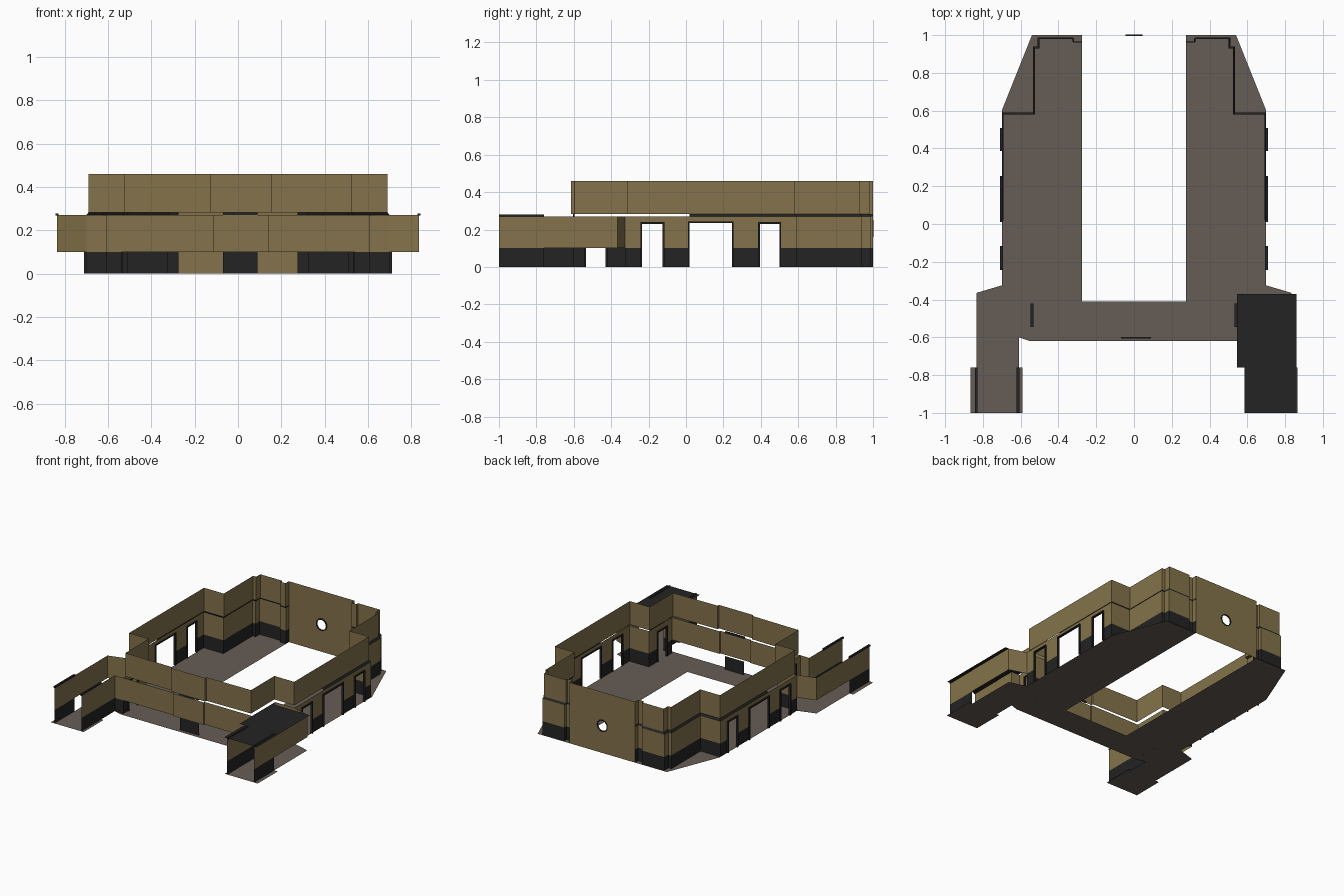
import bpy, bmesh, math

if "Cube" in bpy.data.objects:
    bpy.data.objects.remove(bpy.data.objects["Cube"])


def material(name, rgb):
    m = bpy.data.materials.new(name)
    m.diffuse_color = (*rgb, 1)
    m.use_nodes = True
    m.node_tree.nodes["Principled BSDF"].inputs["Base Color"].default_value = m.diffuse_color
    return m


TAN = material("tan_wall", (0.231, 0.171, 0.070))
BLACK = material("black_trim", (0.017, 0.017, 0.017))
BROWN = material("brown_floor", (0.133, 0.107, 0.093))


def make(name, mat, build):
    """Create one object from a function that fills a bmesh."""
    bm = bmesh.new()
    build(bm)
    me = bpy.data.meshes.new(name)
    bm.to_mesh(me)
    bm.free()
    me.materials.append(mat)
    bpy.context.collection.objects.link(bpy.data.objects.new(name, me))


def face(bm, pts):
    return bm.faces.new([bm.verts.new(p) for p in pts])


def ribbon(bm, pts, z0, z1):
    """Vertical sheet wall along a plan path."""
    for (ax, ay), (bx, by) in zip(pts, pts[1:]):
        face(bm, [(ax, ay, z0), (bx, by, z0), (bx, by, z1), (ax, ay, z1)])


def box(bm, x0, x1, y0, y1, z0, z1):
    vs = bmesh.ops.create_cube(bm, size=1)["verts"]
    for v in vs:
        v.co.x = x1 if v.co.x > 0 else x0
        v.co.y = y1 if v.co.y > 0 else y0
        v.co.z = z1 if v.co.z > 0 else z0


def mir(pts, s):
    return [(x * s, y) for x, y in pts]


# Plan paths of one half
BACK = [(.275, 1), (.275, .965), (.325, .965), (.325, .988), (.51, .988),
        (.51, .94), (.535, .94), (.535, .59), (.70, .59)]
BACK_UP = [(.275, 1), (.275, .96), (.318, .96), (.318, .98), (.50, .98),
           (.50, .93), (.525, .93), (.525, .58), (.69, .58)]
FRONT_UP = [(.69, -.315), (.525, -.315), (.525, -.595), (.46, -.595)]
STEP = [(.70, -.325), (.538, -.325)]
INNER = [(.538, -.60), (.61, -.60), (.61, -1)]
OUTER = [(.70, -.325), (.835, -.365), (.835, -1)]
# Openings: wall x, y start, y end, top
OPENINGS = [(.70, -.235, -.125, .23), (.70, .02, .245, .235),
            (.70, .395, .50, .23), (.538, -.535, -.43, .22)]
WALL_RUNS = [(.70, -.325, .59), (.538, -.60, -.325)]


def piers(x, y0, y1):
    """Solid stretches of a wall between its openings."""
    cuts = [y0] + [y for o in OPENINGS if o[0] == x for y in o[1:3]] + [y1]
    return list(zip(cuts[::2], cuts[1::2]))


FLOOR = [(0, -.62), (.55, -.62), (.61, -.60), (.61, -.76), (.59, -.76),
         (.59, -1), (.865, -1), (.865, -.76), (.835, -.76), (.835, -.365),
         (.70, -.325), (.70, .60), (.54, 1), (.275, 1), (.275, -.41), (0, -.41)]


def floor(bm):
    for s in (1, -1):
        face(bm, [(x, y, 0) for x, y in mir(FLOOR, s)][::s])


def base_band(bm):
    for s in (1, -1):
        for p in (BACK, STEP, INNER, [(.835, -.76), (.835, -1)]):
            ribbon(bm, mir(p, s), 0, .10)
        for x, y0, y1 in WALL_RUNS:
            for a, b in piers(x, y0, y1):
                ribbon(bm, [(x * s, a), (x * s, b)], 0, .10)


def lower_wall(bm):
    for s in (1, -1):
        for p in (BACK, STEP, INNER, OUTER):
            ribbon(bm, mir(p, s), .10, .27)
        for x, y0, y1 in WALL_RUNS:
            for a, b in piers(x, y0, y1):
                ribbon(bm, [(x * s, a), (x * s, b)], .10, .27)
        for x, a, b, top in OPENINGS:
            ribbon(bm, [(x * s, a), (x * s, b)], top, .27)


def front_lower_wall(bm):
    ribbon(bm, [(-.538, -.60), (-.115, -.60), (-.115, -.61), (.14, -.61),
                (.14, -.60), (.538, -.60)], .10, .27)


def upper_wall(bm):
    for s in (1, -1):
        ribbon(bm, mir(BACK_UP + FRONT_UP, s), .283, .46)
    ribbon(bm, [(-.46, -.595), (-.13, -.60), (-.13, -.615), (.155, -.615),
                (.155, -.60), (.46, -.595)], .283, .46)


def ledge(bm):
    lo, up = BACK + [(.70, .02)], BACK_UP + [(.69, .02)]
    for s in (1, -1):
        for i in range(len(lo) - 1):
            (a, b), (c, d) = mir(lo[i:i + 2], s), mir(up[i:i + 2], s)
            face(bm, [(*a, .27), (*b, .27), (*d, .284), (*c, .284)])
    box(bm, -.07, .09, -.605, -.597, .27, .284)


def frames(bm):
    t = .009
    for s in (1, -1):
        for x, a, b, top in OPENINGS:
            x0, x1 = sorted((s * (x - .006), s * (x + .010)))
            box(bm, x0, x1, a - t, a, 0, top + t)
            box(bm, x0, x1, b, b + t, 0, top + t)
            box(bm, x0, x1, a, b, top, top + t)


def wing_trim(bm):
    for x in (-.835, -.614, .614, .835):
        box(bm, x - .007, x + .007, -1, -.76, .268, .279)


def wing_roof(bm):
    face(bm, [(x, y, .274) for x, y in
              [(.585, -1), (.86, -1), (.86, -.37), (.545, -.37),
               (.545, -.76), (.585, -.76)]])


HZ, HR, N = .205, .042, 20


def circle(r, y):
    return [(r * math.cos(2 * math.pi * i / N), y,
             HZ + r * math.sin(2 * math.pi * i / N)) for i in range(N)]


def back_wall(bm):
    edges = []
    for loop in ([(-.275, 1, 0), (.275, 1, 0), (.275, 1, .46), (-.275, 1, .46)],
                 circle(HR, 1)):
        vs = [bm.verts.new(p) for p in loop]
        edges += [bm.edges.new((vs[i], vs[(i + 1) % len(vs)]))
                  for i in range(len(vs))]
    bmesh.ops.triangle_fill(bm, edges=edges, use_beauty=True)


def window_rim(bm):
    rings = [circle(HR - .004, .994), circle(HR + .004, .994),
             circle(HR + .004, 1.002), circle(HR - .004, 1.002)]
    for k in range(4):
        p, q = rings[k], rings[(k + 1) % 4]
        for i in range(N):
            j = (i + 1) % N
            face(bm, [p[i], p[j], q[j], q[i]])


make("floor", BROWN, floor)
make("base_band", BLACK, base_band)
make("lower_wall", TAN, lower_wall)
make("front_lower_wall", TAN, front_lower_wall)
make("upper_wall", TAN, upper_wall)
make("ledge_trim", BLACK, ledge)
make("opening_frames", BLACK, frames)
make("wing_trim", BLACK, wing_trim)
make("wing_roof", BLACK, wing_roof)
make("back_wall", TAN, back_wall)
make("round_window_rim", BLACK, window_rim)
make("front_base_panel", BLACK,
     lambda bm: ribbon(bm, [(-.07, -.592), (.09, -.592)], 0, .10))
